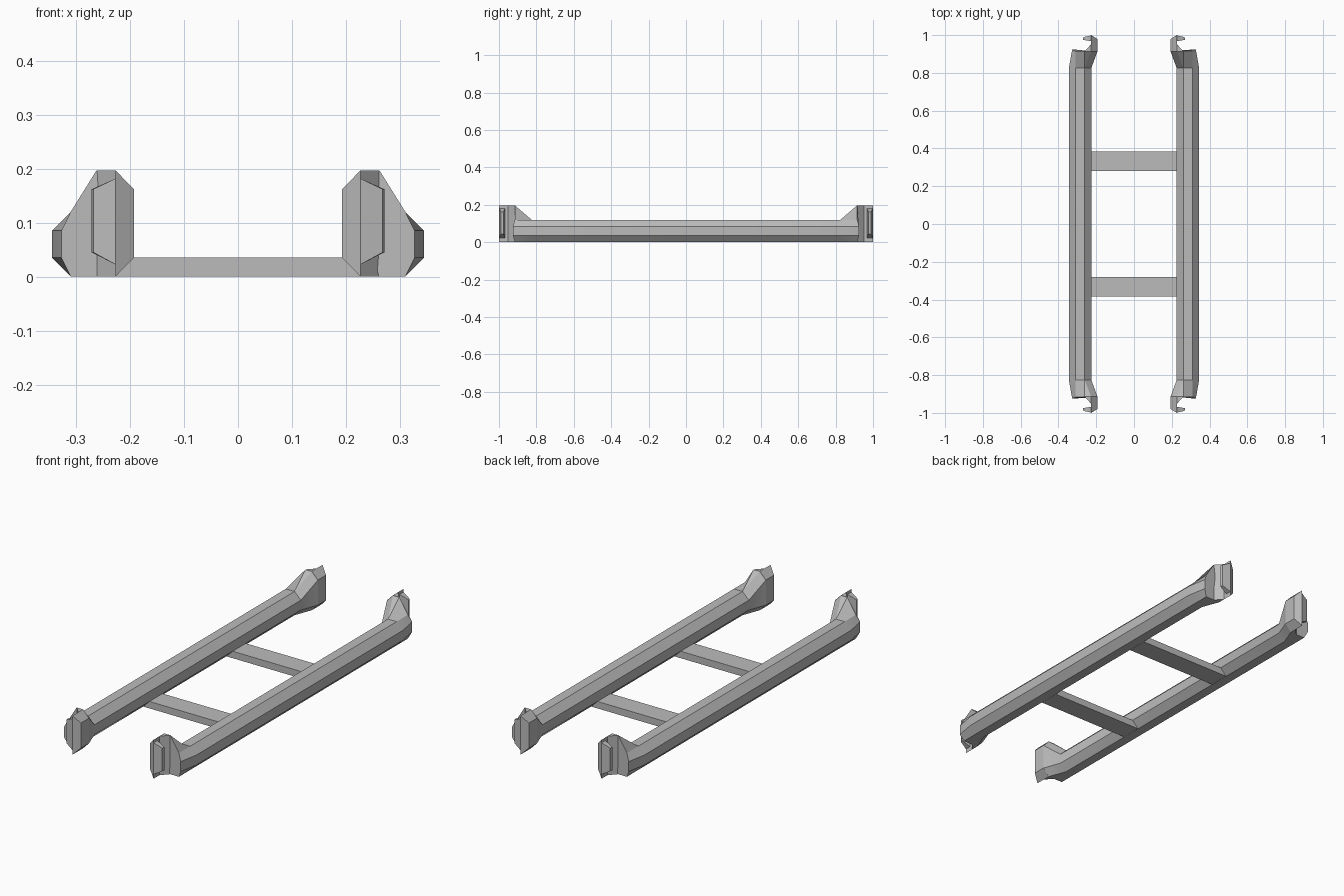
import bpy, bmesh, math

cube = bpy.data.objects.get("Cube")
if cube:
    bpy.data.objects.remove(cube, do_unlink=True)

grey = bpy.data.materials.new("plain grey")
grey.use_nodes = True
COLOUR = (0.5, 0.5, 0.5, 1)
grey.diffuse_color = COLOUR
grey.node_tree.nodes["Principled BSDF"].inputs["Base Color"].default_value = COLOUR


def finish(name, bm, mirror=True):
    """Turn a bmesh into an object, mirrored to the other side."""
    bmesh.ops.remove_doubles(bm, verts=bm.verts, dist=0.0005)
    bmesh.ops.recalc_face_normals(bm, faces=bm.faces)
    mesh = bpy.data.meshes.new(name)
    bm.to_mesh(mesh)
    bm.free()
    mesh.materials.append(grey)
    ob = bpy.data.objects.new(name, mesh)
    bpy.context.collection.objects.link(ob)
    if mirror:
        ob.modifiers.new("Mirror", 'MIRROR').use_axis = (True, False, False)
    return ob


def loft(bm, sections):
    """Skin matching rings of points and cap both ends."""
    rings = [[bm.verts.new(p) for p in s] for s in sections]
    n = len(rings[0])
    for a, b in zip(rings, rings[1:]):
        for i in range(n):
            j = (i + 1) % n
            bm.faces.new((a[i], a[j], b[j], b[i]))
    bm.faces.new(rings[0])
    bm.faces.new(rings[-1])


def columns(bm, plan, side):
    """Prism from plan corners (x, y, low z, high z) at one end."""
    loft(bm, [[(x, side * y, lo) for x, y, lo, hi in plan],
              [(x, side * y, hi) for x, y, lo, hi in plan]])


# Side rails: octagonal bar with a flared, taller block at each end
BAR = [(.226, .035), (.261, 0), (.31, 0), (.345, .035), (.345, .085),
       (.31, .12), (.262, .12), (.261, .12), (.226, .085)]
FLARE = [(.193, .035), (.227, 0), (.31, 0), (.327, .035), (.327, .085),
         (.31, .12), (.262, .197), (.227, .197), (.193, .162)]


def bar_ring(y):
    return [(x, y, z) for x, z in BAR]


def flare_ring(side):
    return [(x, side * (.925 if x > .32 else .915), z) for x, z in FLARE]


bm = bmesh.new()
loft(bm, [flare_ring(-1), bar_ring(-.825), bar_ring(.825), flare_ring(1)])
rail = finish("side_rails", bm)
bpy.context.view_layer.objects.active = rail
rail.select_set(True)
bpy.ops.object.shade_smooth_by_angle(angle=math.radians(25))
rail.select_set(False)

# Hooked end brackets: inner wall, gusset and bent lip
WALL = [(.193, .914, .035, .162), (.193, .979, .035, .162),
        (.227, 1.0, 0, .197), (.227, .914, 0, .197)]
GUSSET = [(.227, .914, 0, .197), (.227, .952, 0, .197), (.262, .914, 0, .197)]
LIP = [(.226, .999, .022, .182), (.268, .989, .045, .162),
       (.271, .975, .045, .162), (.226, .968, .022, .182)]
for side, end in ((-1, "front"), (1, "back")):
    for part, plan in (("wall", WALL), ("gusset", GUSSET), ("lip", LIP)):
        bm = bmesh.new()
        columns(bm, plan, side)
        finish(f"{end}_hook_{part}", bm)

    # Cross bar joining the rails
    bm = bmesh.new()
    columns(bm, [(-.26, .28, 0, .035), (.26, .28, 0, .035),
                 (.26, .385, 0, .035), (-.26, .385, 0, .035)], side)
    finish(f"{end}_cross_bar", bm, mirror=False)
